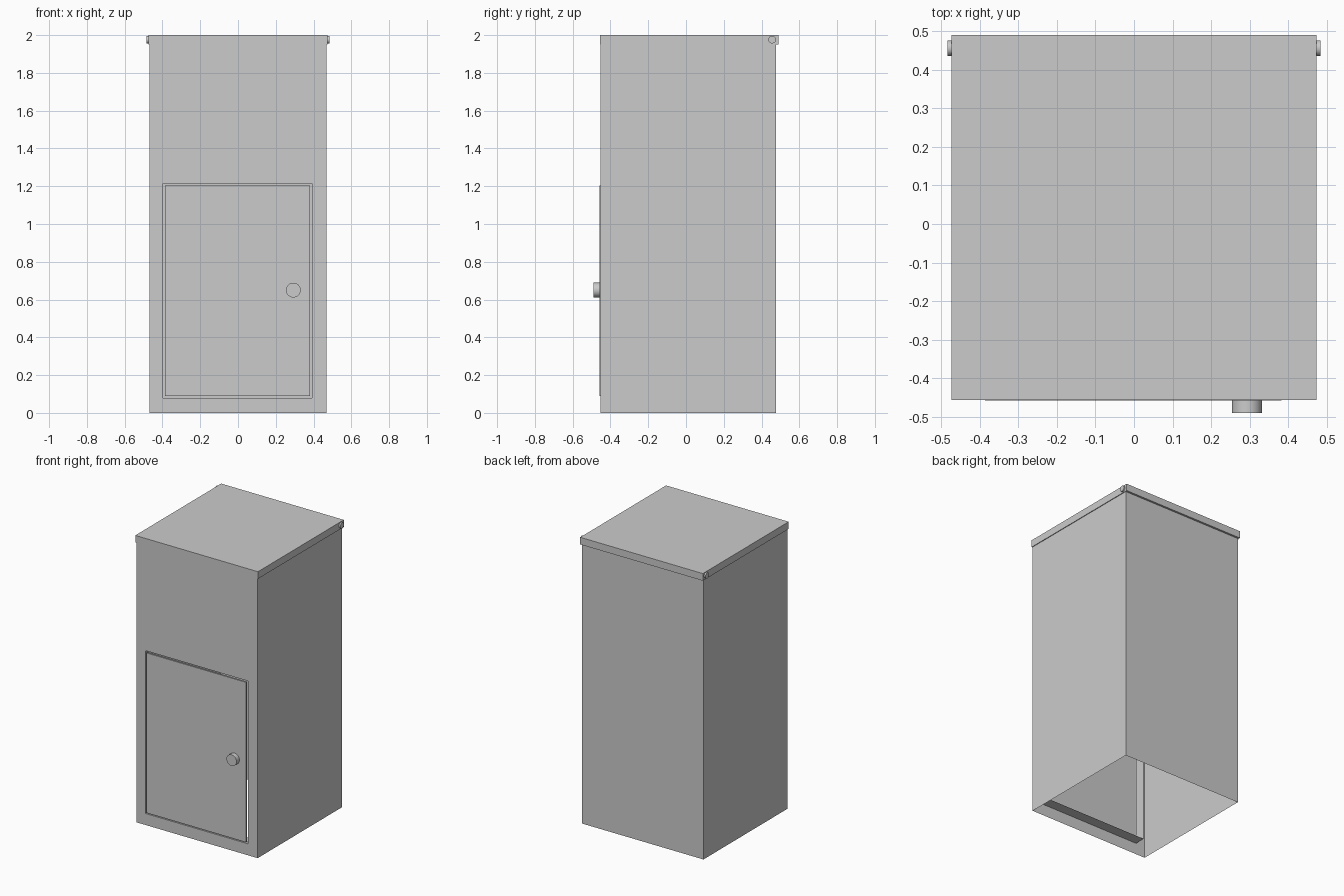
import bpy, bmesh
from math import radians

if "Cube" in bpy.data.objects:
    bpy.data.objects.remove(bpy.data.objects["Cube"])

X, YF, YB, ZT = 0.468, -0.452, 0.476, 1.955      # thin-walled cabinet shell
OX0, OX1, OZ0, OZ1 = -0.397, 0.392, 0.08, 1.215  # door opening
REVEAL = 0.075


def finish(bm, name):
    mesh = bpy.data.meshes.new(name)
    bm.to_mesh(mesh)
    bm.free()
    obj = bpy.data.objects.new(name, mesh)
    bpy.context.collection.objects.link(obj)
    return obj


def box(name, lo, hi):
    bm = bmesh.new()
    bmesh.ops.create_cube(bm, size=1)
    for v in bm.verts:
        v.co = [lo[i] + (v.co[i] + 0.5) * (hi[i] - lo[i]) for i in range(3)]
    return finish(bm, name)


def rod(name, centre, radius, depth, rotation):
    bpy.ops.mesh.primitive_cylinder_add(vertices=32, radius=radius, depth=depth,
                                        location=centre, rotation=rotation)
    obj = bpy.context.object
    obj.name = name
    bpy.ops.object.shade_smooth_by_angle(angle=radians(30))
    return obj


# Cabinet shell: open bottom, front wall framed around the door opening
bm = bmesh.new()


def rect(x0, x1, z0, z1, y):
    return [bm.verts.new((x, y, z)) for x, z in ((x0, z0), (x1, z0), (x1, z1), (x0, z1))]


front = rect(-X, X, 0, ZT, YF)
back = rect(-X, X, 0, ZT, YB)
rim = rect(OX0, OX1, OZ0, OZ1, YF)
inner = rect(OX0, OX1, OZ0, OZ1, YF + REVEAL)
for i in range(4):
    j = (i + 1) % 4
    bm.faces.new((front[i], front[j], rim[j], rim[i]))   # front frame
    bm.faces.new((rim[i], rim[j], inner[j], inner[i]))   # door reveal
bm.faces.new((front[1], back[1], back[2], front[2]))     # right wall
bm.faces.new((back[0], front[0], front[3], back[3]))     # left wall
bm.faces.new((back[1], back[0], back[3], back[2]))       # back wall
# Hide the construction lines between coplanar frame quads
bmesh.ops.recalc_face_normals(bm, faces=bm.faces)
finish(bm, "cabinet_shell")

# Door, slightly proud of the front with a narrow gap around it
box("door", (-0.386, -0.458, 0.09), (0.382, -0.446, 1.205))
rod("door_knob", (0.293, -0.473, 0.65), 0.039, 0.034, (radians(90), 0, 0))

# Overhanging lid and its hinge pin ends
box("lid", (-0.473, -0.456, 1.95), (0.473, 0.49, 2.0))
for side, name in ((-1, "left_hinge_pin"), (1, "right_hinge_pin")):
    rod(name, (side * 0.473, 0.456, 1.976), 0.02, 0.022, (0, radians(90), 0))
